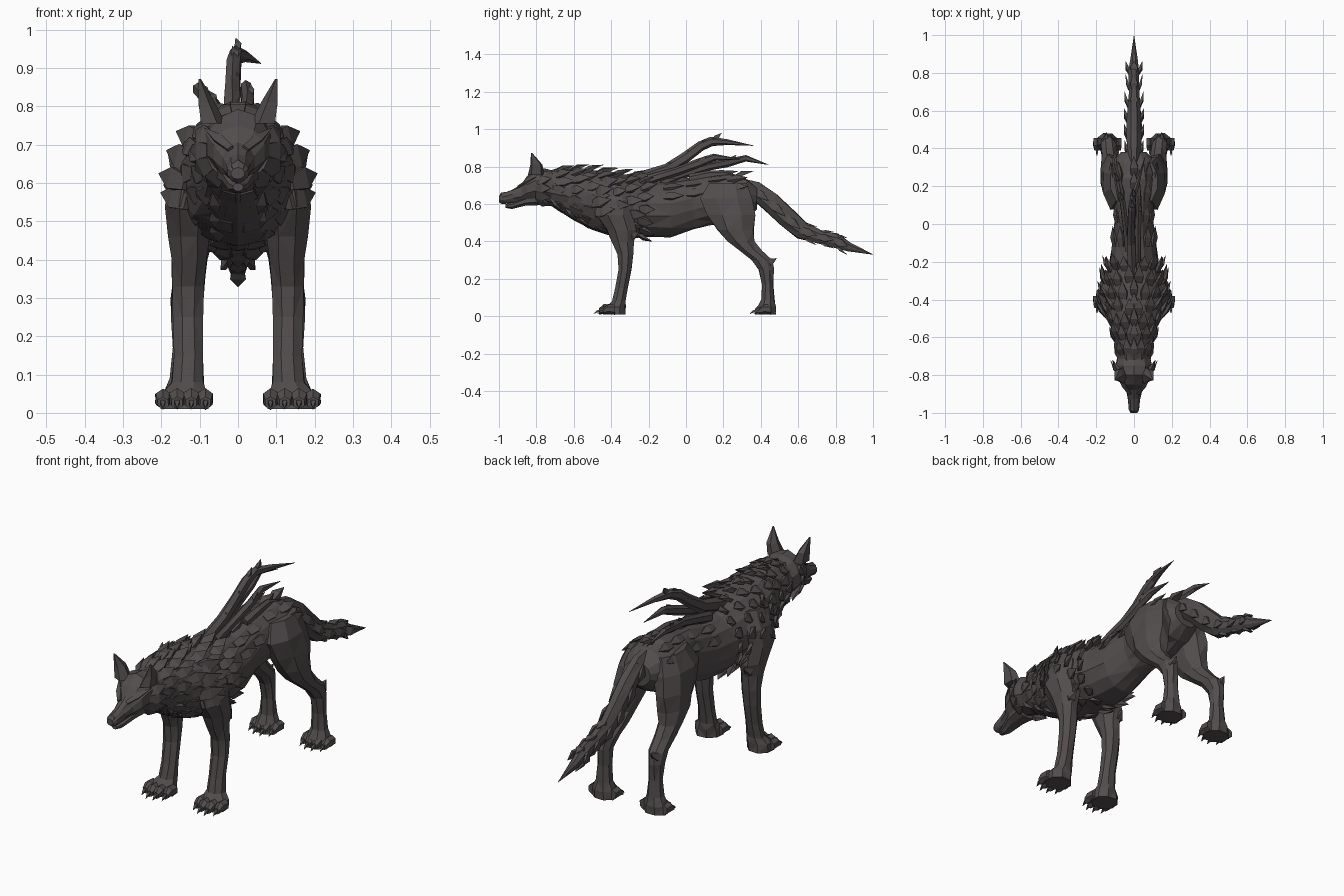
import bpy, bmesh, random
from math import sin, cos, pi
from mathutils import Vector

random.seed(7)
if "Cube" in bpy.data.objects:
    bpy.data.objects.remove(bpy.data.objects["Cube"], do_unlink=True)

fur = bpy.data.materials.new("charcoal_fur")
fur.use_nodes = True
fur.diffuse_color = (0.085, 0.073, 0.074, 1)
fur.node_tree.nodes["Principled BSDF"].inputs["Base Color"].default_value = fur.diffuse_color
X, Y, Z = Vector((1, 0, 0)), Vector((0, 1, 0)), Vector((0, 0, 1))


def ring(center, u, v, sides, rough=0.07):
    """Uneven elliptical cross-section."""
    points = []
    for i in range(sides):
        a = 2 * pi * (i + 0.5) / sides
        points.append(center + (u * cos(a) + v * sin(a)) * random.uniform(1 - rough, 1 + rough))
    return points


def skin(bm, rings):
    """Join cross-sections into a closed, triangulated tube."""
    loops = [[bm.verts.new(p) for p in r] for r in rings]
    n = len(loops[0])
    for a, b in zip(loops, loops[1:]):
        for i in range(n):
            j = (i + 1) % n
            bm.faces.new((a[i], a[j], b[j], b[i]))
    bm.faces.new(loops[0])
    bm.faces.new(loops[-1])


def finish(name, bm, mirrored=False):
    bmesh.ops.triangulate(bm, faces=bm.faces[:])
    bmesh.ops.recalc_face_normals(bm, faces=bm.faces[:])
    mesh = bpy.data.meshes.new(name)
    bm.to_mesh(mesh)
    bm.free()
    mesh.materials.append(fur)
    obj = bpy.data.objects.new(name, mesh)
    bpy.context.collection.objects.link(obj)
    if mirrored:
        obj.modifiers.new("mirror", "MIRROR").use_mirror_merge = False
    return obj


def tuft(bm, base, tip, width, normal, thick=0.35):
    """Flat pointed lock of fur."""
    base, tip = Vector(base), Vector(tip)
    d = tip - base
    u = d.cross(normal).normalized() * width
    v = u.cross(d).normalized() * width * thick
    mid = base.lerp(tip, 0.45) + v * 0.5
    skin(bm, [ring(base, u * 0.7, v, 4), ring(mid, u, v, 4), ring(tip, u * 0.03, v * 0.03, 4)])


def tube(bm, path, sides=6, flat=1.0, rough=0.1):
    """Tube along points of x, y, z, radius."""
    pts = [Vector(p[:3]) for p in path]
    rings = []
    for i, p in enumerate(path):
        t = pts[min(i + 1, len(pts) - 1)] - pts[max(i - 1, 0)]
        u = Y.cross(t) if abs(t.normalized().y) < 0.3 else t.cross(Z)
        u.normalize()
        v = u.cross(t).normalized()
        rings.append(ring(pts[i], u * p[3] * flat, v * p[3], sides, rough))
    skin(bm, rings)


def trunk(name, sections, sides):
    """Lengthwise body: y, bottom, top, half width."""
    bm = bmesh.new()
    skin(bm, [ring(Vector((0, y, (lo + hi) / 2)), X * w, Z * (hi - lo) / 2, sides, 0.045)
              for y, lo, hi, w in sections])
    return finish(name, bm)


# Torso and neck
torso = [(-.76, .61, .77, .08), (-.68, .56, .79, .095), (-.60, .51, .79, .11), (-.50, .46, .78, .14),
         (-.42, .44, .77, .165), (-.32, .43, .75, .155), (-.20, .42, .72, .13), (-.08, .42, .72, .115),
         (.04, .46, .74, .10), (.14, .49, .76, .12), (.24, .49, .76, .135), (.32, .52, .74, .12),
         (.38, .57, .69, .07)]
trunk("torso", torso, 14)


def on_torso(y, angle):
    """Point and outward direction on the torso surface."""
    for a, b in zip(torso, torso[1:]):
        if a[0] <= y <= b[0]:
            f = (y - a[0]) / (b[0] - a[0])
            lo, hi, w = [a[k] + (b[k] - a[k]) * f for k in (1, 2, 3)]
            out = Vector((cos(angle), 0, sin(angle)))
            return Vector((w * out.x, y, (lo + hi) / 2 + (hi - lo) / 2 * out.z)), out


# Head with muzzle, jaw, nose, brows and ears
trunk("head", [(-1.0, .61, .64, .018), (-.985, .60, .655, .028), (-.93, .605, .675, .033),
               (-.88, .605, .705, .045), (-.85, .61, .75, .07), (-.80, .61, .79, .088),
               (-.75, .60, .79, .10), (-.68, .58, .77, .085)], 10)
trunk("lower_jaw", [(-.965, .578, .60, .014), (-.93, .572, .61, .026), (-.86, .59, .64, .045),
                    (-.78, .59, .66, .06)], 8)
trunk("nose", [(-1.0, .618, .64, .015), (-.99, .615, .66, .02), (-.965, .63, .664, .016)], 6)

bm = bmesh.new()
tuft(bm, (.02, -.90, .69), (.09, -.80, .745), .018, Vector((.3, -.6, .7)))
finish("brows", bm, True)

bm = bmesh.new()
skin(bm, [ring(Vector((.066, -.80, .755)), X * .036, Y * .045, 5),
          ring(Vector((.083, -.80, .81)), X * .024, Y * .036, 5),
          ring(Vector((.10, -.825, .872)), X * .003, Y * .004, 5)])
finish("ears", bm, True)

# Cheek ruff
bm = bmesh.new()
for a in (-.9, -.45, 0, .45):
    base = Vector((.075 * cos(a), -.80, .685 + .07 * sin(a)))
    out = Vector((cos(a), 0, sin(a)))
    tuft(bm, base, base + out * .05 + Y * .08, .035, out)
finish("cheek_ruff", bm, True)

# Layered mane, shoulder and flank locks
bm = bmesh.new()
for row in range(7):
    y = -.70 + row * .075
    for k in range(7):
        angle = -1.3 + k * .42 + (row % 2) * .2
        p, out = on_torso(y + random.uniform(-.015, .015), angle)
        lift = random.uniform(.015, .035)
        tuft(bm, p - out * .012, p + out * lift + Y * random.uniform(.07, .11), .034, out)
finish("mane_locks", bm, True)

bm = bmesh.new()
for z, y, tip in ((.66, -.47, .175), (.60, -.48, .195), (.71, -.44, .15), (.55, -.46, .19)):
    tuft(bm, (tip - .06, y - .02, z), (tip + .012, y + .08, z + .025), .04, Vector((1, -.4, .2)))
finish("shoulder_locks", bm, True)

bm = bmesh.new()
for y in (-.12, 0, .12, .22):
    for angle in (.5, .95):
        p, out = on_torso(y, angle)
        tuft(bm, p - out * .008, p + out * .008 + Y * .11, .03, out)
finish("back_locks", bm, True)

# Spine crest
bm = bmesh.new()
for i in range(13):
    y = -.70 + i * .08
    p, out = on_torso(y, pi / 2)
    tuft(bm, p - Z * .015, p + Z * random.uniform(.012, .03) + Y * .10, .03, Z, .6)
finish("spine_crest", bm)

# Chest fur hanging under the neck
bm = bmesh.new()
for y, z in ((-.72, .60), (-.64, .55), (-.57, .51), (-.50, .48)):
    for x in (0, .05):
        tuft(bm, (x, y, z + .03), (x, y + .06, z - .035), .035, -Y)
finish("chest_fur", bm, True)


def leg(name, sections, toe_y):
    """Leg from z, front, back, centre x, half width, with toes and claws."""
    bm = bmesh.new()
    skin(bm, [ring(Vector((x, (f + b) / 2, z)), X * w, Y * (b - f) / 2, 8, 0.06)
              for z, f, b, x, w in sections])
    finish(name, bm, True)
    bm = bmesh.new()
    claws = bmesh.new()
    for k in range(4):
        x = .085 + k * .037
        y = toe_y + (.02 if k in (0, 3) else 0)
        skin(bm, [ring(Vector((x, y + .08, .035)), X * .022, Z * .026, 6),
                  ring(Vector((x, y + .04, .038)), X * .023, Z * .026, 6),
                  ring(Vector((x, y + .015, .026)), X * .016, Z * .016, 6)])
        tuft(claws, (x, y + .025, .03), (x, y - .015, .012), .009, Z, .9)
    finish(name + "_toes", bm, True)
    finish(name + "_claws", claws, True)


leg("front_leg", [(.70, -.45, -.31, .09, .05), (.62, -.49, -.27, .118, .062), (.54, -.48, -.27, .127, .066),
                  (.46, -.43, -.26, .128, .058), (.40, -.40, -.275, .126, .05), (.33, -.37, -.28, .13, .046),
                  (.25, -.365, -.29, .13, .042), (.15, -.38, -.31, .128, .04), (.08, -.40, -.32, .132, .046),
                  (.05, -.43, -.32, .14, .062), (.01, -.44, -.32, .14, .066)], -.48)
leg("hind_leg", [(.71, .12, .33, .07, .06), (.63, .07, .37, .095, .075), (.54, .11, .375, .11, .068),
                 (.46, .16, .365, .12, .06), (.40, .22, .375, .125, .05), (.35, .28, .41, .13, .045),
                 (.30, .345, .465, .135, .042), (.25, .385, .475, .14, .037), (.17, .405, .468, .14, .034),
                 (.09, .40, .475, .14, .04), (.05, .38, .485, .14, .06), (.01, .37, .485, .14, .064)], .355)

# Hock and elbow spurs
bm = bmesh.new()
tuft(bm, (.135, .42, .27), (.145, .485, .31), .028, X, .8)
tuft(bm, (.13, -.31, .42), (.14, -.25, .45), .03, X, .8)
finish("joint_spurs", bm, True)

# Tail with ragged locks
tail = [(0, .28, .70, .04), (0, .37, .675, .05), (0, .45, .61, .055), (0, .54, .525, .055), (0, .62, .46, .05),
        (0, .71, .425, .04), (0, .80, .405, .042), (0, .87, .37, .027), (0, 1.0, .33, .001)]
bm = bmesh.new()
tube(bm, tail, 8, .75)
finish("tail", bm)
bm = bmesh.new()
for (x, y, z, r), following in zip(tail[1:7], tail[2:8]):
    d = (Vector(following[:3]) - Vector((x, y, z))) * .9
    for out in (X, Z, -Z):
        p = Vector((x, y, z)) + out * r * .55
        tuft(bm, p, p + d + out * .022, .028, out)
finish("tail_locks", bm, True)

# Long ragged tendrils streaming from the back
tendrils = {
    "main_tendril": [(0, -.36, .72, .03), (-.01, -.22, .745, .035), (-.015, -.10, .785, .032),
                     (-.015, 0, .85, .03), (-.012, .08, .91, .028), (-.005, .14, .935, .024),
                     (.02, .22, .93, .016), (.06, .36, .912, .001)],
    "middle_tendril": [(.02, -.20, .73, .025), (.02, -.05, .775, .024), (.025, .06, .815, .024),
                       (.02, .15, .85, .02), (.03, .29, .84, .001)],
    "side_tendril": [(-.03, -.14, .72, .028), (-.045, 0, .765, .024), (-.06, .12, .80, .022),
                     (-.08, .22, .82, .022), (-.105, .32, .845, .018), (-.09, .44, .81, .001)],
    "low_tendril": [(.02, .02, .73, .03), (.025, .12, .755, .026), (.02, .20, .76, .02), (.02, .31, .738, .001)]}
for name, path in tendrils.items():
    bm = bmesh.new()
    tube(bm, path, 6, .75)
    for x, y, z, r in path[2:-2]:
        tuft(bm, (x, y, z), (x * 1.3, y + .05, z + r + .02), r * .8, X, .6)
    finish(name, bm)
